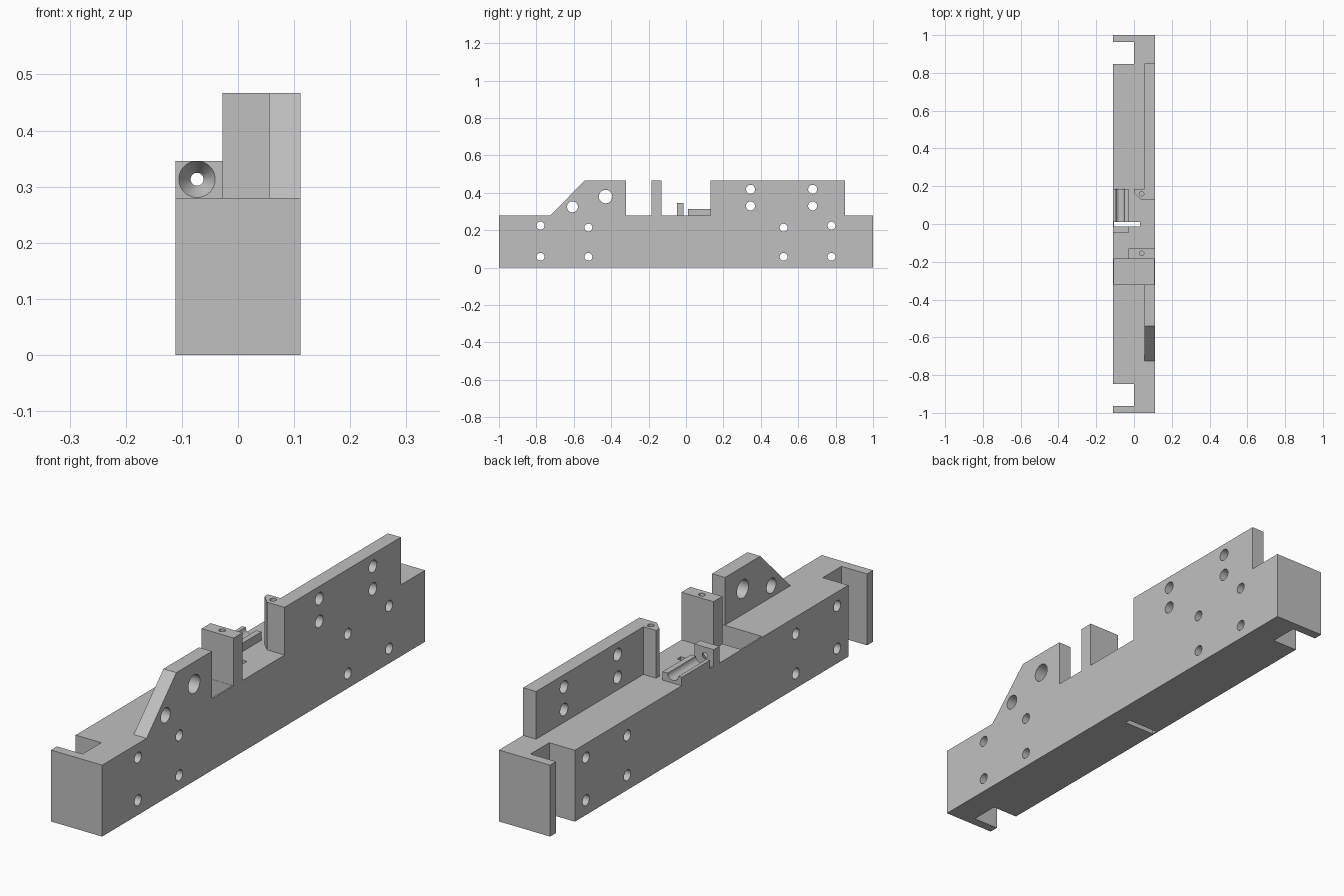
import bpy, bmesh, math
from mathutils import Vector, Matrix

if "Cube" in bpy.data.objects:
    bpy.data.objects.remove(bpy.data.objects["Cube"])

steel = bpy.data.materials.new("light grey metal")
steel.diffuse_color = (0.53, 0.53, 0.53, 1)
steel.use_nodes = True
steel.node_tree.nodes["Principled BSDF"].inputs["Base Color"].default_value = steel.diffuse_color


def make(name, bm):
    bmesh.ops.recalc_face_normals(bm, faces=bm.faces)
    me = bpy.data.meshes.new(name)
    bm.to_mesh(me)
    bm.free()
    me.materials.append(steel)
    ob = bpy.data.objects.new(name, me)
    bpy.context.collection.objects.link(ob)
    return ob


def prism(name, pts, axis, lo, hi):
    """Extrude an outline: axis 'z' takes (x, y) points, axis 'x' takes (y, z) points."""
    bm = bmesh.new()
    place = (lambda a, b: (a, b, lo)) if axis == 'z' else (lambda a, b: (lo, a, b))
    face = bm.faces.new([bm.verts.new(place(a, b)) for a, b in pts])
    out = bmesh.ops.extrude_face_region(bm, geom=[face])
    move = Vector((0, 0, hi - lo)) if axis == 'z' else Vector((hi - lo, 0, 0))
    bmesh.ops.translate(bm, vec=move, verts=[v for v in out['geom'] if isinstance(v, bmesh.types.BMVert)])
    return make(name, bm)


def box(name, x0, x1, y0, y1, z0, z1):
    return prism(name, [(x0, y0), (x1, y0), (x1, y1), (x0, y1)], 'z', z0, z1)


def rod(name, centre, axis, r1, length, r2=None):
    """Cylinder or cone; r1 is the radius at the low end of the axis."""
    rot = {'x': Matrix.Rotation(math.pi / 2, 4, 'Y'),
           'y': Matrix.Rotation(-math.pi / 2, 4, 'X'),
           'z': Matrix.Identity(4)}[axis]
    bm = bmesh.new()
    bmesh.ops.create_cone(bm, cap_ends=True, segments=40, radius1=r1,
                          radius2=r1 if r2 is None else r2, depth=length,
                          matrix=Matrix.Translation(centre) @ rot)
    return make(name, bm)


def combine(target, tool, op):
    mod = target.modifiers.new(op, 'BOOLEAN')
    mod.operation, mod.solver, mod.object = op, 'EXACT', tool
    bpy.context.view_layer.objects.active = target
    bpy.ops.object.modifier_apply(modifier=mod.name)
    bpy.data.objects.remove(tool)


W, TOP, HIGH = 0.111, 0.28, 0.467

# Base beam with a slot near each end, open to the left
body = prism("fixture_body", [
    (W, -1), (W, 1), (-W, 1), (-W, 0.963), (0, 0.963), (0, 0.847), (-W, 0.847),
    (-W, -0.847), (0, -0.847), (0, -0.963), (-W, -0.963), (-W, -1)], 'z', 0, TOP)

SINK = TOP - 0.04
parts = [
    # Sloped front fin
    prism("front_fin", [(-0.725, TOP), (-0.725, SINK), (-0.32, SINK), (-0.32, HIGH), (-0.54, HIGH)],
          'x', 0.055, W),
    # Square post
    box("post", -0.028, W, -0.185, -0.13, SINK, HIGH),
    # Long rear plate with a chamfered thick end
    prism("rear_plate", [(W, 0.13), (W, 0.85), (0.055, 0.85), (0.055, 0.185), (0, 0.185),
                         (0, 0.165), (0.035, 0.13)], 'z', SINK, HIGH),
    # Funnel block and grooved rail
    box("funnel_block", -W, -0.028, -0.048, -0.013, SINK, 0.346),
    box("rail", -W, -0.028, 0.01, 0.185, SINK, 0.313),
]
for p in parts:
    combine(body, p, 'UNION')

cutters = [
    # Pocket between fin and post, and the thin slit through the base
    box("pocket_cut", -0.105, 0.105, -0.319, -0.186, 0.08, 0.4),
    box("slit_cut", -0.105, 0.032, -0.013, 0.01, -0.1, 0.4),
    # Funnel and rail groove
    rod("funnel_cut", (-0.073, -0.0305, 0.3132), 'y', 0.0325, 0.0352, 0.0115),
    rod("groove_cut", (-0.073, 0.11, 0.3135), 'y', 0.023, 0.21),
    # Small holes in the tops of the post and plate end
    rod("post_hole", (0.04, -0.155, 0.45), 'z', 0.012, 0.15),
    rod("plate_end_hole", (0.04, 0.16, 0.45), 'z', 0.012, 0.15),
    # Fin holes
    rod("fin_hole_large", (0.08, -0.43, 0.38), 'x', 0.036, 0.2),
    rod("fin_hole_small", (0.08, -0.607, 0.325), 'x', 0.029, 0.2),
]
# Plate holes
for y in (0.345, 0.677):
    for z in (0.33, 0.419):
        cutters.append(rod("plate_hole", (0.08, y, z), 'x', 0.024, 0.2))
# Base holes, mirrored front to back
for s in (-1, 1):
    for y, z in ((0.778, 0.225), (0.778, 0.058), (0.522, 0.214), (0.522, 0.058)):
        cutters.append(rod("base_hole", (0, s * y, z), 'x', 0.021, 0.4))
for c in cutters:
    combine(body, c, 'DIFFERENCE')

bpy.ops.object.select_all(action='DESELECT')
body.select_set(True)
bpy.context.view_layer.objects.active = body
bpy.ops.object.shade_smooth_by_angle(angle=math.radians(30))
